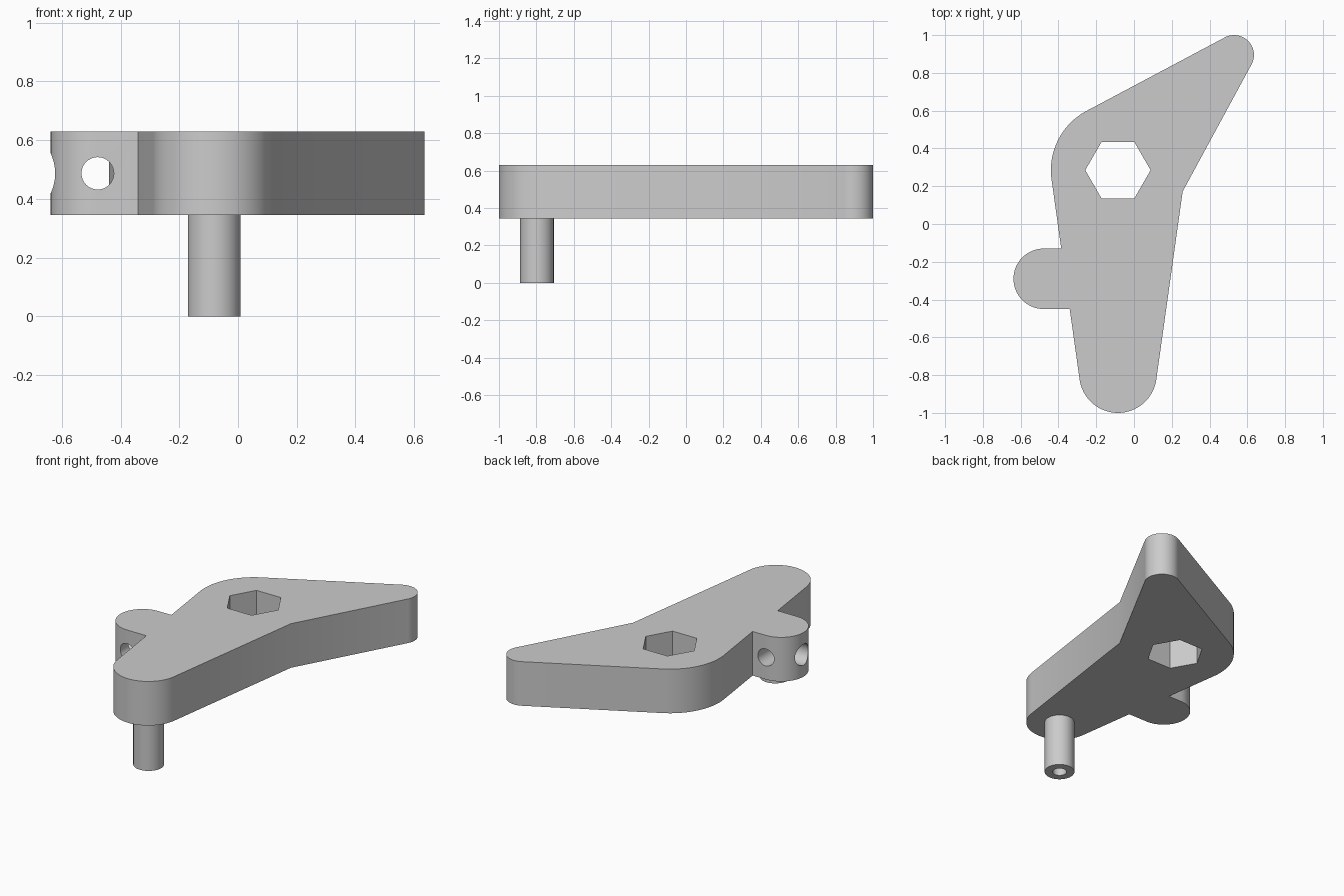
import bpy, bmesh, math
from mathutils import Vector, Matrix

cube = bpy.data.objects.get("Cube")
if cube:
    bpy.data.objects.remove(cube, do_unlink=True)

BOTTOM, TOP = 0.345, 0.63
HUB, HUB_R = Vector((-0.085, 0.285)), 0.355
FOOT, FOOT_R = Vector((-0.085, -0.795)), 0.205
TIP, TIP_R = Vector((0.53, 0.895)), 0.105
TAB, TAB_R = Vector((-0.478, -0.29)), 0.16
HOLE_Z = 0.487

grey = bpy.data.materials.new("plain grey")
grey.use_nodes = True
colour = (0.6, 0.6, 0.6, 1)
grey.diffuse_color = colour
grey.node_tree.nodes["Principled BSDF"].inputs["Base Color"].default_value = colour


def make_object(name, bm):
    bmesh.ops.recalc_face_normals(bm, faces=bm.faces)
    mesh = bpy.data.meshes.new(name)
    bm.to_mesh(mesh)
    bm.free()
    obj = bpy.data.objects.new(name, mesh)
    bpy.context.collection.objects.link(obj)
    mesh.materials.append(grey)
    return obj


def rod(name, start, end, radius, sides=64):
    """Cylinder or prism between two points."""
    start, end = Vector(start), Vector(end)
    axis = end - start
    turn = axis.to_track_quat('Z', 'Y').to_matrix().to_4x4()
    bm = bmesh.new()
    bmesh.ops.create_cone(bm, cap_ends=True, segments=sides, radius1=radius,
                          radius2=radius, depth=axis.length,
                          matrix=Matrix.Translation((start + end) / 2) @ turn)
    return make_object(name, bm)


def cut(obj, cutter):
    cutter.hide_render = True
    bpy.context.view_layer.objects.active = obj
    mod = obj.modifiers.new("cut", 'BOOLEAN')
    mod.operation, mod.solver, mod.object = 'DIFFERENCE', 'EXACT', cutter
    bpy.ops.object.modifier_apply(modifier=mod.name)
    bpy.data.objects.remove(cutter, do_unlink=True)


def smooth(obj):
    bpy.ops.object.select_all(action='DESELECT')
    obj.select_set(True)
    bpy.context.view_layer.objects.active = obj
    bpy.ops.object.shade_smooth_by_angle(angle=math.radians(30))


def ray(a):
    return Vector((math.cos(a), math.sin(a)))


def arc(centre, radius, a, b, steps=32):
    return [centre + radius * ray(a + (b - a) * i / steps) for i in range(steps + 1)]


def tangent_angles(big, big_r, small, small_r):
    """Normal angles of the two outer tangents shared by two circles."""
    d = small - big
    mid = math.atan2(d.y, d.x)
    spread = math.acos((big_r - small_r) / d.length)
    return mid - spread, mid + spread


def cross(angle_a, angle_b):
    """Meeting point of two lines tangent to the hub."""
    half = (angle_b - angle_a) / 2
    return HUB + ray((angle_a + angle_b) / 2) * HUB_R / math.cos(half)


# Lever outline: tip, hub, side tab and rounded foot joined by tangents
tip_a, tip_b = tangent_angles(HUB, HUB_R, TIP, TIP_R)
foot_a, foot_b = tangent_angles(HUB, HUB_R, FOOT, FOOT_R)


def on_left_edge(y):
    n = ray(foot_a)
    return Vector((HUB.x + (HUB_R - n.y * (y - HUB.y)) / n.x, y))


outline = arc(TIP, TIP_R, tip_a, tip_b)
outline += arc(HUB, HUB_R, tip_b, foot_a + math.tau)
outline.append(on_left_edge(TAB.y + TAB_R))
outline += arc(TAB, TAB_R, math.pi / 2, 1.5 * math.pi)
outline.append(on_left_edge(TAB.y - TAB_R))
outline += arc(FOOT, FOOT_R, foot_a, foot_b)
outline.append(cross(foot_b, tip_a))

bm = bmesh.new()
face = bm.faces.new([bm.verts.new((p.x, p.y, BOTTOM)) for p in outline])
ext = bmesh.ops.extrude_face_region(bm, geom=[face], use_keep_orig=True)
bmesh.ops.translate(bm, vec=(0, 0, TOP - BOTTOM),
                    verts=[v for v in ext["geom"] if isinstance(v, bmesh.types.BMVert)])
lever = make_object("lever_plate", bm)

# Hexagonal socket through the hub, corners pointing along x
hexagon = rod("hex_cutter", (*HUB, 0.2), (*HUB, 0.8), 0.173, 6)
centre = Matrix.Translation((*HUB, 0))
hexagon.data.transform(centre @ Matrix.Rotation(math.pi / 6, 4, 'Z') @ centre.inverted())
if max(v.co.x for v in hexagon.data.vertices) < HUB.x + 0.16:
    hexagon.data.transform(centre @ Matrix.Rotation(math.pi / 6, 4, 'Z') @ centre.inverted())
cut(lever, hexagon)

# Cross hole and end hole in the side tab
cut(lever, rod("cross_cutter", (TAB.x, -0.6, HOLE_Z), (TAB.x, 0, HOLE_Z), 0.055))
cut(lever, rod("end_cutter", (-0.8, TAB.y, HOLE_Z), (TAB.x, TAB.y, HOLE_Z), 0.068))
smooth(lever)

# Pin below the foot with a bored end
PIN = (-0.081, -0.797)
pin = rod("pin", (*PIN, 0), (*PIN, BOTTOM + 0.01), 0.09)
cut(pin, rod("bore_cutter", (*PIN, -0.1), (*PIN, 0.3), 0.042))
smooth(pin)
